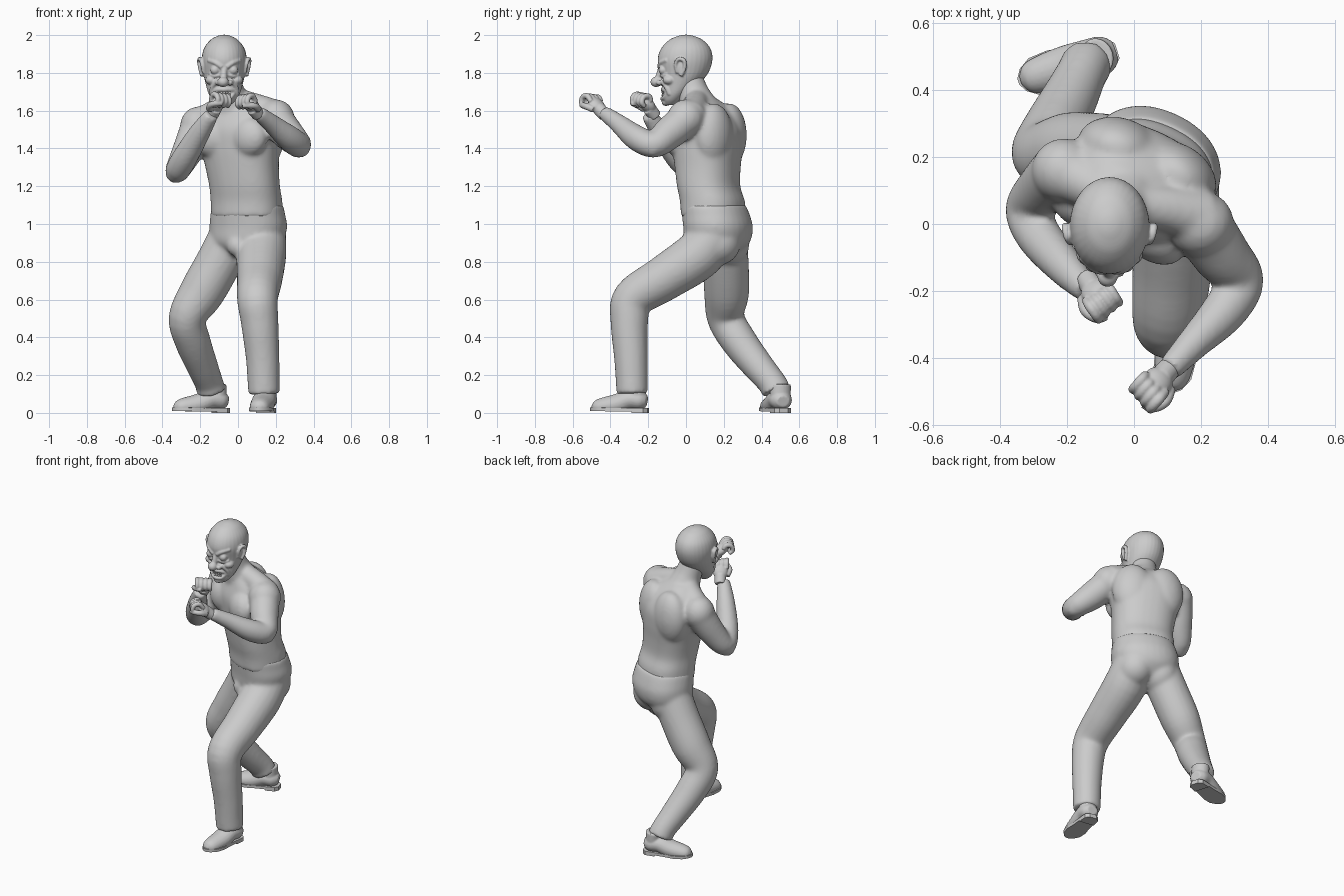
import bpy, bmesh, math
from mathutils import Vector, Matrix

YAW = math.radians(-25)          # torso turned so the right shoulder leads
SEG = 20


def spline(pts, n=5):
    """Catmull-Rom resampling of tuples of any length."""
    out = []
    for i in range(len(pts) - 1):
        a, b, c, d = pts[max(i - 1, 0)], pts[i], pts[i + 1], pts[min(i + 2, len(pts) - 1)]
        for k in range(n):
            t = k / n
            out.append([q + .5 * t * (r - p + t * (2 * p - 5 * q + 4 * r - s + t * (3 * (q - r) + s - p)))
                        for p, q, r, s in zip(a, b, c, d)])
    return out + [list(pts[-1])]


def skin(bm, rings):
    rows = [[bm.verts.new(p) for p in ring] for ring in rings]
    n = len(rows[0])
    for a, b in zip(rows, rows[1:]):
        for i in range(n):
            bm.faces.new((a[i], a[(i + 1) % n], b[(i + 1) % n], b[i]))
    bm.faces.new(rows[0][::-1])
    bm.faces.new(rows[-1])


def tube(bm, pts, m=Matrix(), n=5):
    """Round limb along a path of (x, y, z, radius)."""
    pts = spline(pts, n)
    ps = [Vector(p[:3]) for p in pts]
    side, rings = Vector((.9, .3, .2)), []
    for i, p in enumerate(ps):
        t = (ps[min(i + 1, len(ps) - 1)] - ps[max(i - 1, 0)]).normalized()
        side = (side - t * side.dot(t)).normalized()
        up = t.cross(side)
        rings.append([m @ (p + pts[i][3] * (side * math.cos(k * math.tau / SEG) + up * math.sin(k * math.tau / SEG)))
                      for k in range(SEG)])
    skin(bm, rings)


def stack(bm, secs, yaw=0.0, power=1.0):
    """Horizontal ellipses (x, y, z, rx, ry) stacked upward; power below 1 squares them off."""
    rot = Matrix.Rotation(yaw, 3, 'Z')

    def soft(v):
        return math.copysign(abs(v) ** power, v)
    skin(bm, [[Vector((x, y, z)) + rot @ Vector((a * soft(math.cos(k * math.tau / 32)),
                                                 b * soft(math.sin(k * math.tau / 32)), 0))
               for k in range(32)] for x, y, z, a, b in spline(secs)])


def ball(bm, loc, scale, yaw=0.0, m=Matrix()):
    mat = m @ Matrix.Translation(loc) @ Matrix.Rotation(yaw, 4, 'Z') @ Matrix.Diagonal((*scale, 1))
    bmesh.ops.create_uvsphere(bm, u_segments=24, v_segments=14, radius=1, matrix=mat)


def finish(bm, name, voxel=0.0, smooth=4):
    bmesh.ops.recalc_face_normals(bm, faces=bm.faces)
    me = bpy.data.meshes.new(name)
    bm.to_mesh(me)
    bm.free()
    ob = bpy.data.objects.new(name, me)
    bpy.context.collection.objects.link(ob)
    if voxel:                    # fuse the overlapping forms into one skin
        r = ob.modifiers.new("fuse", 'REMESH')
        r.mode, r.voxel_size, r.use_smooth_shade = 'VOXEL', voxel, True
        s = ob.modifiers.new("soften", 'SMOOTH')
        s.factor, s.iterations = .5, smooth
    else:
        bpy.context.view_layer.objects.active = ob
        ob.select_set(True)
        bpy.ops.object.shade_smooth_by_angle(angle=math.radians(40))
        ob.select_set(False)
    return ob


# Upper body: torso, muscles, neck and both arms
bm = bmesh.new()
stack(bm, [(.048, .145, 1.04, .19, .16), (.045, .14, 1.12, .19, .16), (.035, .12, 1.2, .188, .155),
           (.022, .115, 1.3, .195, .162), (.012, .115, 1.4, .207, .172), (.005, .112, 1.5, .212, .172),
           (-.005, .103, 1.59, .182, .135), (-.03, .08, 1.66, .1, .085)], YAW, .86)
turn = Matrix.Translation((.01, .115, 0)) @ Matrix.Rotation(YAW, 4, 'Z')
for s in (-1, 1):
    ball(bm, (s * .1, -.115, 1.46), (.116, .076, .108), s * -.2, turn)    # chest
    ball(bm, (s * .1, .08, 1.47), (.125, .09, .17), s * -.2, turn)        # shoulder blade
tube(bm, [(-.025, .075, 1.6, .11), (-.045, .04, 1.69, .084), (-.065, .01, 1.78, .077)])
tube(bm, [(-.03, .06, 1.66, .065), (.1, .045, 1.62, .07), (.2, .02, 1.57, .088)])
tube(bm, [(-.04, .07, 1.65, .065), (-.12, .11, 1.59, .07), (-.2, .155, 1.53, .088)])
ball(bm, (.2, 0, 1.56), (.1, .1, .1))
ball(bm, (-.21, .16, 1.52), (.097, .097, .102))
tube(bm, [(.2, 0, 1.555, .092), (.26, -.09, 1.48, .087), (.32, -.17, 1.42, .07), (.27, -.26, 1.455, .068),
          (.18, -.355, 1.53, .051), (.105, -.435, 1.59, .039)])
tube(bm, [(-.21, .165, 1.52, .092), (-.265, .11, 1.39, .083), (-.32, .045, 1.285, .066), (-.285, -.035, 1.345, .068),
          (-.205, -.13, 1.48, .057), (-.14, -.2, 1.58, .039)])
ball(bm, (.325, -.175, 1.4), (.058, .05, .05))
ball(bm, (-.33, .04, 1.27), (.055, .05, .055))
finish(bm, "upper_body", .01, 14)


# Fists: palm, four curled fingers and a thumb
def fist(name, loc, aim, mirror):
    m = (Matrix.Translation(loc) @ Vector(aim).to_track_quat('X', 'Z').to_matrix().to_4x4()
         @ Matrix.Diagonal((1, mirror, 1, 1)))
    bm = bmesh.new()
    ball(bm, (-.005, 0, .004), (.055, .046, .032), 0, m)
    tube(bm, [(-.085, 0, 0, .034), (-.03, 0, 0, .036)], m)
    for i in range(4):
        y, d = -.04 + i * .026, .004 * i
        tube(bm, [(.01, y, .014, .013), (.038 + d, y, .02, .0155), (.058 + d, y, -.005, .0145),
                  (.045 + d, y, -.034, .014), (.015, y, -.034, .012)], m)
    tube(bm, [(-.03, .04, -.005, .018), (.012, .056, -.018, .017), (.045, .04, -.04, .015), (.05, .012, -.05, .012)], m)
    finish(bm, name, .0045, 2)


fist("right_fist", (.065, -.478, 1.63), (-.4, -.45, .5), 1)
fist("left_fist", (-.11, -.21, 1.633), (.3, -.45, .6), -1)

# Trousers: pelvis and two legs
bm = bmesh.new()
stack(bm, [(.035, .16, .83, .1, .1), (.045, .168, .9, .185, .16), (.055, .17, .98, .208, .174),
           (.052, .158, 1.05, .2, .17), (.05, .145, 1.1, .192, .163)], YAW, .92)
tube(bm, [(.135, .16, .95, .12), (.124, .065, .835, .132), (.115, -.12, .71, .121), (.103, -.28, .605, .109),
          (.115, -.3, .48, .1), (.13, -.292, .3, .09), (.135, -.287, .18, .086), (.138, -.285, .1, .084)])
tube(bm, [(-.025, .2, .95, .122), (-.1, .21, .8, .122), (-.19, .215, .64, .12), (-.268, .21, .505, .1),
          (-.24, .28, .38, .095), (-.19, .38, .25, .084), (-.154, .455, .16, .076), (-.142, .478, .115, .08)])
ball(bm, (.135, .165, .9), (.115, .125, .12))
ball(bm, (-.02, .215, .89), (.11, .12, .12))
ball(bm, (0, .05, .885), (.06, .055, .06))
finish(bm, "trousers", .01, 14)


# Shoes: rounded upper over a sole with a raised heel
def shoe(name, heel, toe):
    d = Vector(toe) - Vector(heel)
    m = (Matrix.Translation((*heel, 0)) @ Matrix.Rotation(math.atan2(d.y, d.x), 4, 'Z')
         @ Matrix.Diagonal((1, 1.15, 1, 1)))
    bm = bmesh.new()
    tube(bm, [(.008, 0, .06, .03), (.04, 0, .065, .05), (.1, 0, .07, .054), (.17, 0, .045, .055),
              (.25, 0, .032, .047), (.285, 0, .03, .035), (.303, 0, .03, .012)], m)
    tube(bm, [(.06, 0, .06, .048), (.065, 0, .15, .05)], m)
    for v in bm.verts:
        v.co.z = max(v.co.z, .018)
    finish(bm, name + "_upper", .006, 3)
    half = [(.0, .02), (.02, .04), (.08, .044), (.14, .047), (.2, .055), (.26, .05), (.295, .03), (.31, .008)]
    outline = half + [(x, -y) for x, y in reversed(half)]
    bm = bmesh.new()
    skin(bm, [[m @ Vector((x, y, z + .03 * max(0, x - .2))) for x, y in outline] for z in (.008, .026)])
    block = half[:3] + [(x, -y) for x, y in reversed(half[:3])]
    skin(bm, [[m @ Vector((x, y, z)) for x, y in block] for z in (0, .02)])
    finish(bm, name + "_sole")


shoe("front_shoe", (.158, -.2), (.105, -.51))
shoe("back_shoe", (-.05, .518), (-.35, .425))

# Head: skull and jaw, then the grimacing features
CX = -.073
bm = bmesh.new()
stack(bm, [(CX, -.082, 1.63, .035, .03), (CX, -.072, 1.655, .062, .05), (CX, -.055, 1.69, .083, .068),
           (CX, -.03, 1.74, .098, .098), (CX, -.01, 1.8, .111, .128), (CX, -.005, 1.87, .119, .145),
           (CX, -.001, 1.93, .107, .13), (CX, 0, 1.975, .072, .088), (CX, 0, 1.996, .034, .04), (CX, 0, 2.002, .008, .01)])
ball(bm, (CX - .006, -.158, 1.752), (.03, .03, .027))               # nose tip
tube(bm, [(CX, -.132, 1.825, .016), (CX - .004, -.145, 1.77, .019)])
for s in (-1, 1):
    def P(x, y, z, r):
        return (CX + s * x, y, z, r)
    ball(bm, (CX + s * .03, -.14, 1.748), (.016, .018, .015))
    tube(bm, [P(.012, -.14, 1.83, .013), P(.045, -.133, 1.853, .013), P(.085, -.1, 1.868, .011)])    # brow
    tube(bm, [P(.022, -.132, 1.79, .007), P(.05, -.124, 1.783, .008), P(.078, -.1, 1.792, .008)])     # eye bag
    ball(bm, (CX + s * .048, -.122, 1.815), (.025, .023, .024))                                       # eye
    ball(bm, (CX + s * .066, -.088, 1.762), (.034, .036, .026))                                       # cheek
    tube(bm, [P(.035, -.13, 1.76, .012), P(.062, -.103, 1.725, .013), P(.066, -.085, 1.685, .012)])   # fold
    tube(bm, [P(0, -.124, 1.712, .011), P(.035, -.114, 1.712, .011), P(.056, -.098, 1.7, .009)])      # lips
    tube(bm, [P(0, -.126, 1.664, .011), P(.032, -.117, 1.669, .011), P(.056, -.098, 1.698, .009)])
    # ear with rim and lobe
    tube(bm, [P(.108, -.045, 1.8, .01), P(.118, -.055, 1.845, .009), P(.127, -.04, 1.873, .01),
              P(.133, -.01, 1.865, .011), P(.128, -.008, 1.825, .01), P(.116, -.028, 1.785, .012)])
    ball(bm, (CX + s * .113, -.025, 1.832), (.011, .026, .042))
ball(bm, (CX, -.105, 1.645), (.03, .024, .02))                      # chin
finish(bm, "head", .005, 2)

# Teeth: two rows between the lips
bm = bmesh.new()
for i in range(7):
    x = (i - 3) * .014
    for z in (1.697, 1.681):
        ball(bm, (CX + x, -.122 + 8 * x * x, z), (.0065, .007, .009))
finish(bm, "teeth")
